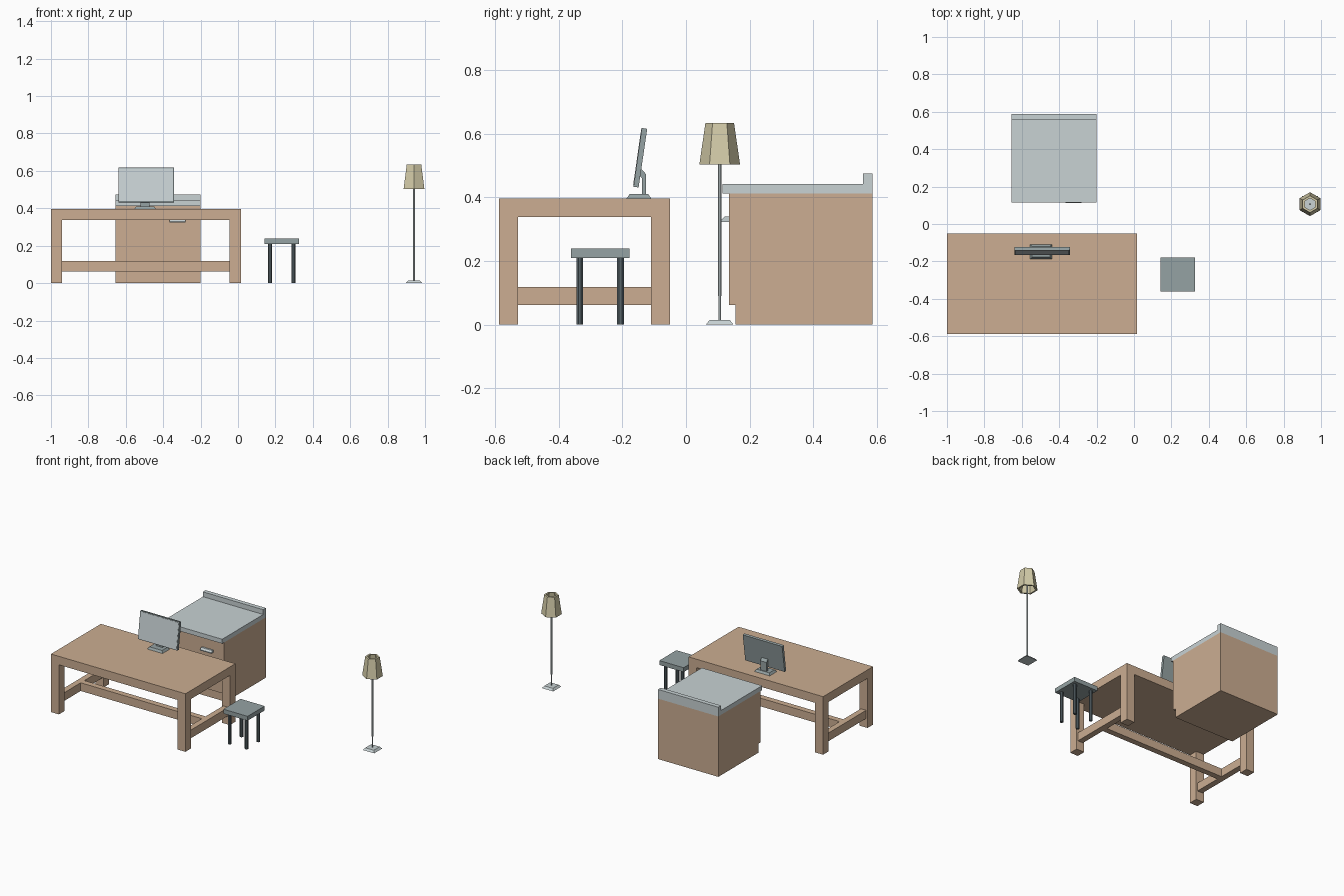
import bpy, bmesh, math
from mathutils import Matrix

if "Cube" in bpy.data.objects:
    bpy.data.objects.remove(bpy.data.objects["Cube"])


def material(name, r, g, b):
    m = bpy.data.materials.new(name)
    lin = [((c / 255 + 0.055) / 1.055) ** 2.4 for c in (r, g, b)]
    m.diffuse_color = (*lin, 1)
    m.use_nodes = True
    m.node_tree.nodes["Principled BSDF"].inputs["Base Color"].default_value = m.diffuse_color
    return m


WOOD = material("wood", 204, 174, 146)
LIGHT = material("light_metal", 200, 210, 212)
GREY = material("mid_grey", 149, 162, 163)
DARK = material("dark_grey", 88, 101, 106)
CLOTH = material("lamp_cloth", 211, 203, 168)


def finish(name, bm, mat):
    bmesh.ops.recalc_face_normals(bm, faces=bm.faces)
    me = bpy.data.meshes.new(name)
    bm.to_mesh(me)
    bm.free()
    me.materials.append(mat)
    ob = bpy.data.objects.new(name, me)
    bpy.context.collection.objects.link(ob)
    return ob


def box(name, x0, x1, y0, y1, z0, z1, mat):
    return profile(name, x0, x1, [(y0, z0), (y1, z0), (y1, z1), (y0, z1)], mat)


def profile(name, x0, x1, pts, mat):
    """Extrude a (y, z) outline from x0 to x1."""
    bm = bmesh.new()
    face = bm.faces.new([bm.verts.new((x0, y, z)) for y, z in pts])
    new = bmesh.ops.extrude_face_region(bm, geom=[face])["geom"]
    bmesh.ops.translate(bm, vec=(x1 - x0, 0, 0),
                        verts=[v for v in new if isinstance(v, bmesh.types.BMVert)])
    return finish(name, bm, mat)


def prism(name, x, y, z0, z1, r0, r1, sides, turn, mat):
    """Upright cone section with the given number of sides."""
    bm = bmesh.new()
    bmesh.ops.create_cone(bm, cap_ends=True, segments=sides, radius1=r0, radius2=r1,
                          depth=z1 - z0,
                          matrix=Matrix.Translation((x, y, (z0 + z1) / 2))
                          @ Matrix.Rotation(turn, 4, "Z"))
    return finish(name, bm, mat)


def slab_frustum(name, cx, cy, z0, z1, hx, hy, inset, mat):
    """Rectangular foot with sloped sides."""
    bm = bmesh.new()
    bmesh.ops.create_cube(bm, size=2)
    for v in bm.verts:
        top = v.co.z > 0
        k = inset if top else 0
        v.co = (cx + v.co.x * (hx - k), cy + v.co.y * (hy - k), z1 if top else z0)
    return finish(name, bm, mat)


# Table: top, four legs, H-shaped stretcher
box("table_top", -1, 0.015, -0.588, -0.05, 0.338, 0.396, WOOD)
for x in (-1, -0.045):
    for y in (-0.588, -0.11):
        box("table_leg", x, x + 0.06, y, y + 0.06, 0, 0.338, WOOD)
    box("side_rail", x + 0.01, x + 0.05, -0.528, -0.11, 0.062, 0.118, WOOD)
box("long_stretcher", -0.95, -0.035, -0.339, -0.299, 0.062, 0.118, WOOD)

# Cabinet with toe space, counter with rear lip, cup handle
profile("cabinet_body", -0.655, -0.2,
        [(0.155, 0), (0.587, 0), (0.587, 0.412), (0.135, 0.412), (0.135, 0.062), (0.155, 0.062)], WOOD)
profile("counter", -0.655, -0.2,
        [(0.115, 0.412), (0.587, 0.412), (0.587, 0.475), (0.557, 0.475), (0.557, 0.442), (0.115, 0.442)], LIGHT)
profile("drawer_handle", -0.365, -0.28,
        [(0.135, 0.323), (0.112, 0.323), (0.112, 0.329), (0.122, 0.34), (0.135, 0.34)], LIGHT)

# Stool
box("stool_seat", 0.143, 0.326, -0.362, -0.178, 0.209, 0.239, GREY)
for x in (0.171, 0.298):
    for y in (-0.334, -0.206):
        prism("stool_leg", x, y, 0, 0.209, 0.0115, 0.0115, 8, math.pi / 8, DARK)

# Monitor: tilted panel, screen plate, neck and foot
profile("monitor_panel", -0.64, -0.343,
        [(-0.165, 0.433), (-0.149, 0.431), (-0.122, 0.615), (-0.139, 0.618)], GREY)
profile("monitor_screen", -0.635, -0.348,
        [(-0.1663, 0.438), (-0.1638, 0.438), (-0.1385, 0.613), (-0.141, 0.613)], LIGHT)
profile("monitor_neck", -0.52, -0.473,
        [(-0.139, 0.41), (-0.125, 0.41), (-0.125, 0.472), (-0.14, 0.489), (-0.147, 0.468), (-0.139, 0.46)], GREY)
slab_frustum("monitor_foot", -0.497, -0.148, 0.396, 0.41, 0.058, 0.039, 0.01, GREY)

# Floor lamp: foot, stepped pole, open six-sided shade
LX, LY = 0.941, 0.106
slab_frustum("lamp_foot", LX, LY, 0, 0.014, 0.043, 0.043, 0.011, LIGHT)
prism("lamp_pole_lower", LX, LY, 0.014, 0.09, 0.0045, 0.0045, 8, math.pi / 8, LIGHT)
prism("lamp_pole", LX, LY, 0.09, 0.56, 0.006, 0.006, 8, math.pi / 8, LIGHT)
bm = bmesh.new()
rings = []
for r, z in ((0.064, 0.503), (0.045, 0.633), (0.032, 0.633), (0.052, 0.503)):
    rings.append([bm.verts.new((LX + r * math.sin(i * math.pi / 3),
                                LY + r * math.cos(i * math.pi / 3), z)) for i in range(6)])
for a in range(4):
    lo, hi = rings[a], rings[(a + 1) % 4]
    for i in range(6):
        j = (i + 1) % 6
        bm.faces.new((lo[i], lo[j], hi[j], hi[i]))
finish("lamp_shade", bm, CLOTH)
